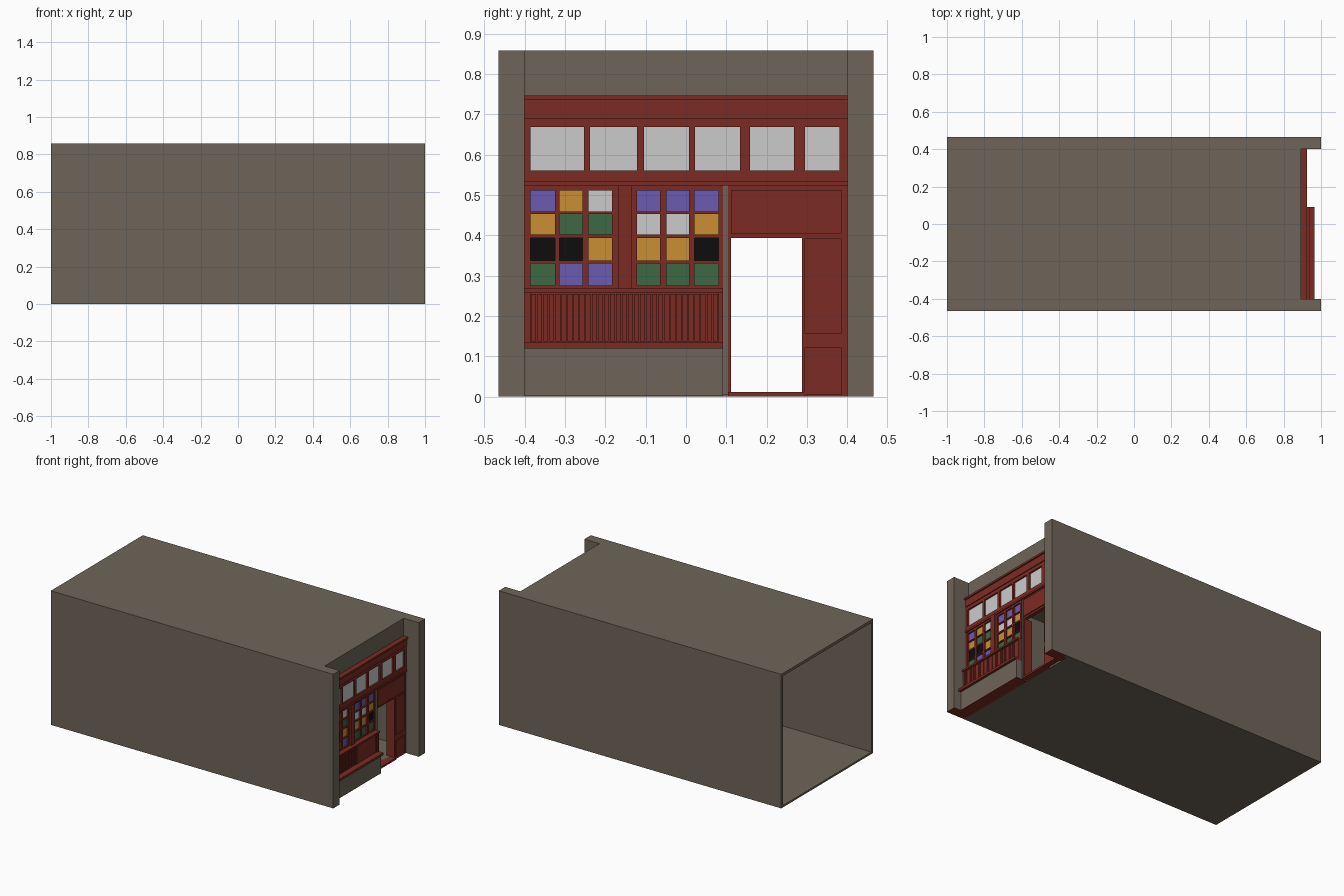
import bpy, bmesh

if "Cube" in bpy.data.objects:
    bpy.data.objects.remove(bpy.data.objects["Cube"])

def lin(c):
    c /= 255
    return c / 12.92 if c <= 0.04045 else ((c + 0.055) / 1.055) ** 2.4

def material(name, r, g, b):
    m = bpy.data.materials.new(name)
    m.diffuse_color = (lin(r), lin(g), lin(b), 1)
    m.use_nodes = True
    m.node_tree.nodes["Principled BSDF"].inputs["Base Color"].default_value = m.diffuse_color
    return m

STONE = material("stone grey", 110, 101, 89)
RED = material("painted red", 124, 43, 35)
LIGHT = material("light glass", 203, 203, 203)
PURPLE = material("purple glass", 107, 91, 178)
ORANGE = material("orange glass", 202, 142, 53)
GREEN = material("green glass", 62, 104, 67)
BLACK = material("black glass", 13, 13, 13)

def boxes(name, mat, parts):
    """One object from boxes given as (x0, x1, y0, y1, z0, z1)."""
    bm = bmesh.new()
    for x0, x1, y0, y1, z0, z1 in parts:
        res = bmesh.ops.create_cube(bm, size=1)
        for v in res["verts"]:
            v.co.x = x1 if v.co.x > 0 else x0
            v.co.y = y1 if v.co.y > 0 else y0
            v.co.z = z1 if v.co.z > 0 else z0
    me = bpy.data.meshes.new(name)
    bm.to_mesh(me)
    bm.free()
    me.materials.append(mat)
    ob = bpy.data.objects.new(name, me)
    bpy.context.collection.objects.link(ob)
    return ob

def gaps(spans, lo, hi):
    """Intervals left between the given spans."""
    edges = [lo] + [e for s in spans for e in s] + [hi]
    return list(zip(edges[::2], edges[1::2]))

H, W, T = 0.858, 0.465, 0.018
BACK = 0.885     # inner face of the shopfront
FACE = 0.912     # outer face of the frames

# Building shell, open at the rear end
boxes("side_walls", STONE, [(-1, 0.893, s * W, s * (W - T), 0, H)[:2]
      + tuple(sorted((s * W, s * (W - T)))) + (0, H) for s in (-1, 1)])
boxes("roof", STONE, [(-1, 0.893, -W + T, W - T, H - T, H)])
boxes("floor", STONE, [(-1, 0.872, -W + T, W - T, 0, 0.012)])
boxes("upper_wall", STONE, [(0.875, 0.893, -0.4, 0.4, 0.74, H - T)])

# End piers with red undersides
piers = boxes("end_piers", STONE, [(0.872, 1, -W, -0.4, 0, H), (0.872, 1, 0.4, W, 0, H)])
piers.data.materials.append(RED)
for p in piers.data.polygons:
    if p.normal.z < -0.5:
        p.material_index = 1

# Cornice, fascia and middle ledge
boxes("cornice", RED, [(BACK, 0.925, -0.4, 0.4, 0.735, 0.747),
                       (BACK, 0.917, -0.4, 0.4, 0.69, 0.735)])
boxes("middle_ledge", RED, [(BACK, 0.918, -0.4, 0.4, 0.523, 0.535)])

# Row of upper windows
tops = [(-0.385, -0.253), (-0.238, -0.122), (-0.104, 0.007),
        (0.022, 0.134), (0.158, 0.268), (0.295, 0.38)]
boxes("upper_window_frame", RED,
      [(BACK, FACE, -0.4, 0.4, 0.668, 0.69), (BACK, FACE, -0.4, 0.4, 0.535, 0.56)]
      + [(BACK, FACE, a, b, 0.56, 0.668) for a, b in gaps(tops, -0.4, 0.4)])
boxes("upper_window_panes", LIGHT, [(0.895, 0.902, a, b, 0.56, 0.668) for a, b in tops])

# Stained glass windows
cols = [(-0.385, -0.325), (-0.313, -0.256), (-0.241, -0.184),
        (-0.122, -0.065), (-0.048, 0.007), (0.021, 0.08)]
rows = [(0.275, 0.33), (0.337, 0.393), (0.402, 0.453), (0.459, 0.511)]
boxes("stained_window_frame", RED,
      [(BACK, FACE, a, b, 0.267, 0.523) for a, b in gaps(cols, -0.4, 0.092)]
      + [(BACK, FACE - 0.001, a, b, c, d) for a, b in cols for c, d in gaps(rows, 0.267, 0.523)])
boxes("window_mullion", RED, [(BACK, 0.922, -0.169, -0.134, 0.267, 0.523)])
key = {"p": PURPLE, "o": ORANGE, "g": GREEN, "k": BLACK, "w": LIGHT}
pattern = ["gppggg", "kkoook", "oggwwo", "powppp"]   # bottom row first
for letter, mat in key.items():
    boxes("panes_" + mat.name.replace(" ", "_"), mat,
          [(0.895, 0.902, *cols[j], *rows[i])
           for i in range(4) for j in range(6) if pattern[i][j] == letter])

# Sill, boarded panel and stone base below the windows
boxes("window_sill", RED, [(BACK, 0.942, -0.4, 0.092, 0.257, 0.268)])
boxes("panel_back", RED, [(BACK, 0.926, -0.4, 0.092, 0.135, 0.257)])
n = 31
step = 0.465 / n
boxes("panel_boards", RED, [(0.92, 0.931, -0.385 + i * step + 0.0015, -0.385 + (i + 1) * step - 0.0015,
                             0.137, 0.255) for i in range(n)])
boxes("panel_end_stiles", RED, [(0.92, 0.934, -0.4, -0.385, 0.135, 0.257),
                                (0.92, 0.934, 0.08, 0.092, 0.135, 0.257)])
boxes("lower_ledge", RED, [(BACK, 0.966, -0.4, 0.092, 0.12, 0.135)])
boxes("stone_base", STONE, [(BACK, 0.95, -0.4, 0.092, 0.004, 0.12)])
boxes("base_underside", RED, [(0.872, 0.95, -0.4, 0.092, 0, 0.004)])
boxes("stone_post", STONE, [(BACK, 0.91, 0.092, 0.104, 0.004, 0.523)])

# Doorway surround, panels and threshold
boxes("door_frame", RED, [
    (0.85, 0.908, 0.104, 0.112, 0, 0.393),      # left jamb
    (0.85, 0.908, 0.288, 0.294, 0, 0.393),      # right jamb
    (BACK, 0.908, 0.104, 0.4, 0.393, 0.523),    # head panel back
    (BACK, 0.908, 0.294, 0.4, 0, 0.393),        # side panel back
    (0.85, 0.915, 0.104, 0.294, 0, 0.012)])     # threshold
boxes("door_panels", RED, [
    (0.905, 0.914, 0.112, 0.385, 0.405, 0.512),
    (0.905, 0.914, 0.294, 0.385, 0.157, 0.392),
    (0.905, 0.914, 0.294, 0.385, 0.004, 0.122)])
